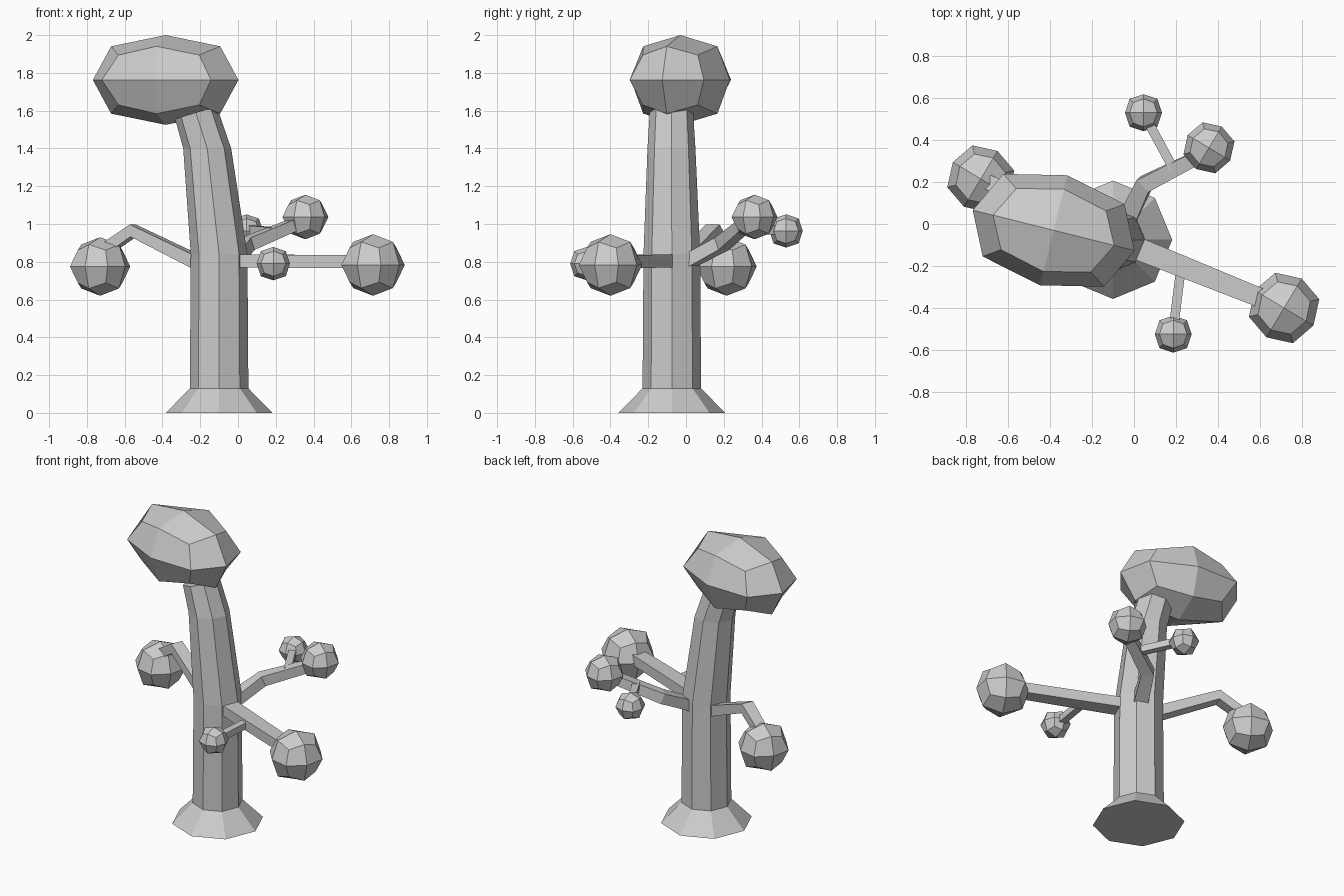
import bpy, bmesh, math
from mathutils import Vector

if "Cube" in bpy.data.objects:
    bpy.data.objects.remove(bpy.data.objects["Cube"])


def loft(name, rings):
    """Skin a list of equal-length point rings and cap both ends."""
    bm = bmesh.new()
    loops = [[bm.verts.new(p) for p in ring] for ring in rings]
    n = len(loops[0])
    for a, b in zip(loops, loops[1:]):
        for i in range(n):
            j = (i + 1) % n
            bm.faces.new((a[i], a[j], b[j], b[i]))
    bm.faces.new(loops[0])
    bm.faces.new(loops[-1])
    bmesh.ops.recalc_face_normals(bm, faces=bm.faces)
    mesh = bpy.data.meshes.new(name)
    bm.to_mesh(mesh)
    bm.free()
    obj = bpy.data.objects.new(name, mesh)
    bpy.context.collection.objects.link(obj)
    return obj


def octagon(x, y, z, r, tilt=0):
    """Eight-sided ring, tilted about the y axis."""
    pts = []
    for k in range(8):
        a = k * math.pi / 4
        u = r * math.cos(a)
        pts.append((x + u * math.cos(tilt), y + r * math.sin(a), z + u * math.sin(tilt)))
    return pts


def limb(name, path, sizes):
    """Four-sided branch along a path; sizes are (width, height) per point."""
    path = [Vector(p) for p in path]
    rings = []
    for i, p in enumerate(path):
        t = Vector()
        if i > 0:
            t += (p - path[i - 1]).normalized()
        if i < len(path) - 1:
            t += (path[i + 1] - p).normalized()
        t.normalize()
        side = t.cross(Vector((0, 0, 1))).normalized()
        up = side.cross(t)
        w, h = sizes[i]
        rings.append([p + side * (sx * w / 2) + up * (sz * h / 2)
                      for sx, sz in ((-1, -1), (1, -1), (1, 1), (-1, 1))])
    return loft(name, rings)


def leaf_ball(name, loc, scale, turn):
    """Once-subdivided cube giving a faceted foliage clump."""
    bpy.ops.mesh.primitive_cube_add(size=2, location=loc,
                                    rotation=(0, 0, math.radians(turn)))
    obj = bpy.context.object
    obj.name = name
    obj.scale = scale
    mod = obj.modifiers.new("round", 'SUBSURF')
    mod.levels = mod.render_levels = 1
    mod.use_limit_surface = False


# Trunk with flared foot and bent top
loft("trunk", [
    octagon(-0.10, -0.075, 0.0, 0.282),
    octagon(-0.10, -0.075, 0.13, 0.155),
    octagon(-0.10, -0.075, 0.84, 0.150),
    octagon(-0.163, -0.077, 1.40, 0.127),
    octagon(-0.223, -0.077, 1.59, 0.115, math.radians(17)),
])

# Branches
limb("right_branch", [(-0.05, -0.09, 0.805), (0.66, -0.375, 0.80)],
     [(0.11, 0.07), (0.09, 0.068)])
limb("left_branch", [(-0.17, -0.04, 0.775), (-0.555, 0.14, 0.965), (-0.71, 0.205, 0.86)],
     [(0.09, 0.07), (0.08, 0.065), (0.07, 0.06)])
limb("back_branch", [(-0.04, 0.01, 0.80), (0.05, 0.19, 0.895), (0.33, 0.33, 1.01)],
     [(0.09, 0.07), (0.08, 0.07), (0.065, 0.06)])

# Twigs
limb("front_twig", [(0.225, -0.20, 0.80), (0.19, -0.48, 0.79)], [(0.045, 0.045)] * 2)
limb("back_twig", [(0.19, 0.26, 0.96), (0.06, 0.50, 0.97)], [(0.045, 0.045)] * 2)

# Foliage
leaf_ball("crown", (-0.383, -0.03, 1.7625), (0.397, 0.27, 0.2375), -14)
leaf_ball("right_foliage", (0.715, -0.40, 0.783), (0.163,) * 3, -31)
leaf_ball("left_foliage", (-0.73, 0.215, 0.775), (0.155,) * 3, -31)
leaf_ball("back_foliage", (0.357, 0.363, 1.037), (0.118,) * 3, -31)
leaf_ball("front_twig_foliage", (0.187, -0.525, 0.79), (0.088,) * 3, 0)
leaf_ball("back_twig_foliage", (0.045, 0.53, 0.963), (0.088,) * 3, 0)
